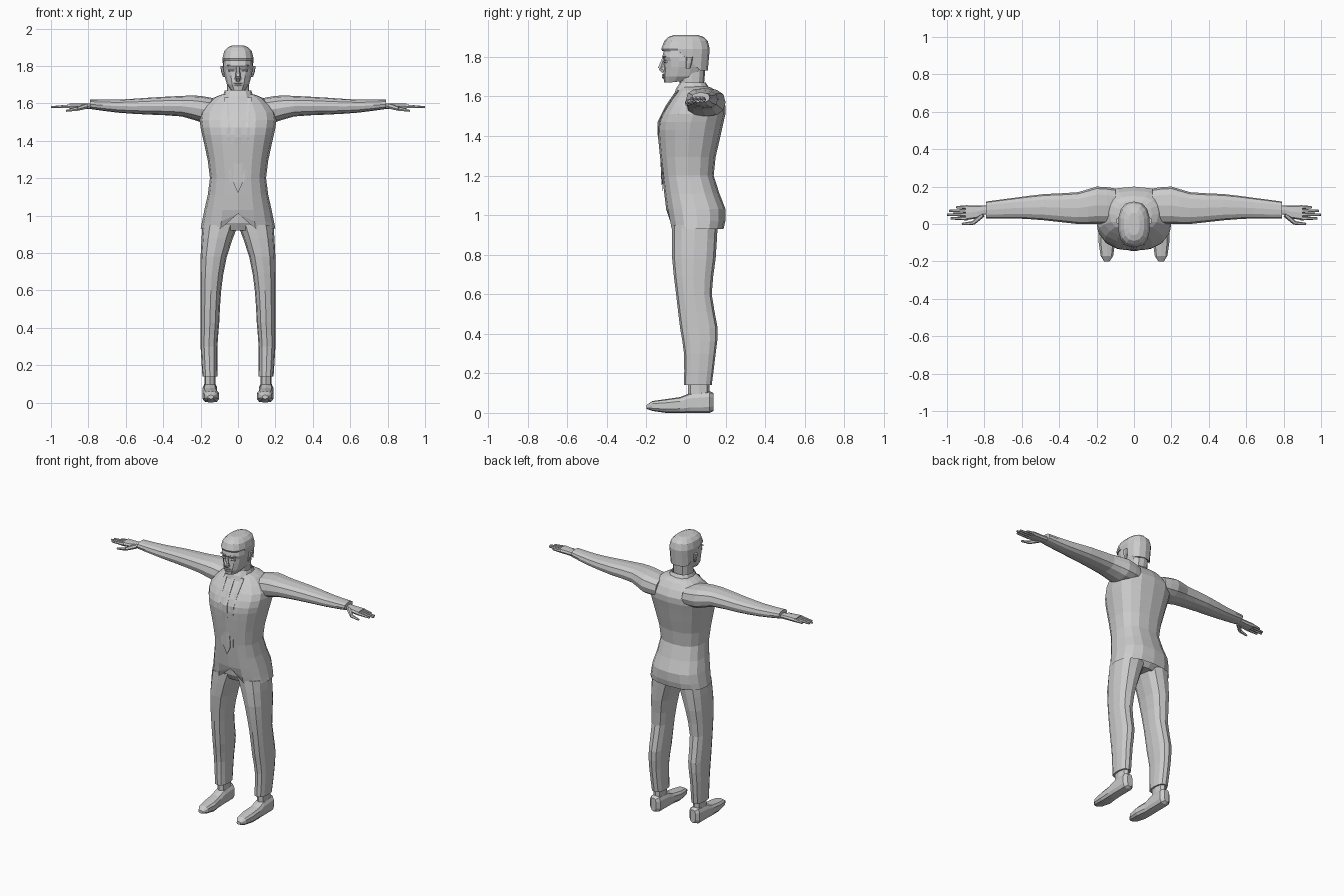
import bpy
import bmesh
from math import sin, cos, pi, copysign
from mathutils import Vector

cube = bpy.data.objects.get("Cube")
if cube:
    bpy.data.objects.remove(cube)

grey_tone = (.6, .6, .6, 1)
grey = bpy.data.materials.new("plain grey")
grey.use_nodes = True
grey.diffuse_color = grey_tone
grey.node_tree.nodes["Principled BSDF"].inputs["Base Color"].default_value = grey_tone


def skin(name, loops, caps=True):
    """Join matching loops of points into one flat-faced surface."""
    bm = bmesh.new()
    rows = [[bm.verts.new(point) for point in loop] for loop in loops]
    for low, high in zip(rows, rows[1:]):
        for i in range(len(low)):
            bm.faces.new((low[i - 1], low[i], high[i], high[i - 1]))
    if caps:
        bm.faces.new(rows[0])
        bm.faces.new(rows[-1])
    bmesh.ops.recalc_face_normals(bm, faces=bm.faces)
    mesh = bpy.data.meshes.new(name)
    bm.to_mesh(mesh)
    bm.free()
    mesh.materials.append(grey)
    bpy.context.collection.objects.link(bpy.data.objects.new(name, mesh))


def halfway(a, b, c, d):
    """Middle of the smooth curve from b to c, with neighbours a and d."""
    return (b + c) / 2 + (b - a + c - d) / 16


def refine(rings):
    """Add a smoothly interpolated section between each two key sections."""
    padded = [rings[0], *rings, rings[-1]]
    result = []
    for group in zip(padded, padded[1:], padded[2:], padded[3:]):
        result += [group[1], tuple(halfway(*values) for values in zip(*group))]
    return result + [rings[-1]]


def rounded(value, power):
    return copysign(abs(value) ** power, value)


def loft(name, axis, rings, sides=12, power=.8, shape=None, caps=True, side=1):
    """Loft rounded sections; a ring is (position, low u, high u, low v, high v)."""
    loops = []
    for pos, u_low, u_high, v_low, v_high in rings:
        loop = []
        for i in range(sides):
            angle = 2 * pi * i / sides - pi / 2
            across = rounded(cos(angle), power)
            along = rounded(sin(angle), power)
            u = (u_low + u_high + (u_high - u_low) * across) / 2
            v = (v_low + v_high + (v_high - v_low) * along) / 2
            point = Vector({"X": (pos, u, v), "Y": (u, pos, v), "Z": (u, v, pos)}[axis])
            if shape:
                shape(point)
            point.x *= side
            loop.append(point)
        loops.append(loop)
    skin(name, loops, caps)


def bar(name, start, end, start_radius, end_radius, side=1):
    """Six-sided tapering bar between two points."""
    start, end = Vector(start), Vector(end)
    turn = (end - start).to_track_quat("Z", "Y")
    loops = []
    for centre, radius in ((start, start_radius), (end, end_radius)):
        spokes = [Vector((cos(i * pi / 3), sin(i * pi / 3), 0)) for i in range(6)]
        loop = [centre + turn @ spoke * radius for spoke in spokes]
        for point in loop:
            point.x *= side
        loops.append(loop)
    skin(name, loops)


def pair(build, name, *args, **options):
    for label, side in (("left_", 1), ("right_", -1)):
        build(label + name, *args, side=side, **options)


def centred(rows):
    return [(z, -width, width, front, back) for z, width, front, back in rows]


# Jacket body, with the hem cut away at the front
def front_notch(point):
    if point.z < 1 and point.y < 0 and abs(point.x) < .05:
        point.z = 1.01


loft("jacket", "Z", refine(centred([
    (.93, .2, -.08, .19), (1.03, .18, -.1, .2), (1.2, .15, -.12, .14),
    (1.38, .18, -.14, .17), (1.47, .2, -.14, .19), (1.55, .2, -.1, .2),
    (1.63, .13, -.04, .15), (1.65, .07, -.03, .11)])),
    sides=16, shape=front_notch, caps=False)

# Collar, then tie and lapels as thin strips lying on the chest
loft("collar", "Z", centred([
    (1.61, .1, -.06, .14), (1.64, .08, -.05, .12), (1.67, .07, -.03, .1)]), caps=False)

chest_line = [(1.18, -.125), (1.3, -.13), (1.42, -.145), (1.47, -.145), (1.55, -.105), (1.63, -.05)]
tie_rings = [(1.12, 0, 0, -.12, -.12)]
lapel_rings = []
for z, front in chest_line:
    tie_half = .03 - (z - 1.18) / 25
    tie_rings.append((z, -tie_half, tie_half, front, front + .009))
    inner = .02 + (z - 1.18) / 15
    lapel_rings.append((z, inner, inner + .025, front + .006, front + .015))
loft("tie", "Z", tie_rings, sides=6)
pair(loft, "lapel", "Z", lapel_rings, sides=6)

# Sleeves
pair(loft, "sleeve", "X", refine([
    (.1, 0, .19, 1.5, 1.62), (.2, 0, .2, 1.5, 1.64), (.3, 0, .17, 1.53, 1.64),
    (.48, .02, .16, 1.54, 1.63), (.64, .03, .14, 1.55, 1.62), (.79, .03, .12, 1.57, 1.62)]))

# Hands with four fingers and a thumb
pair(loft, "palm", "X", [
    (.77, .05, .1, 1.57, 1.6), (.81, .05, .1, 1.57, 1.6),
    (.84, .03, .1, 1.57, 1.6), (.9, .02, .1, 1.57, 1.6)], sides=8, power=.6)
for finger, tip in enumerate((.98, 1, .99, .95)):
    y = .03 + finger * .02
    pair(bar, "finger_" + str(finger), (.89, y, 1.585), (tip, y, 1.58), .011, .006)
pair(bar, "thumb_base", (.81, .05, 1.585), (.86, .005, 1.57), .015, .011)
pair(bar, "thumb_tip", (.86, .005, 1.57), (.92, 0, 1.56), .011, .006)

# Trousers
loft("trouser_seat", "Z", centred([
    (.92, .1, -.05, .14), (.96, .17, -.07, .17), (1.06, .15, -.08, .16)]))
pair(loft, "trouser_leg", "Z", refine([
    (.14, .11, .19, -.01, .13), (.3, .11, .2, -.01, .15), (.43, .1, .2, -.03, .16),
    (.6, .09, .2, -.05, .13), (.78, .06, .2, -.07, .15), (.95, 0, .19, -.07, .16)]))

# Ankles and shoes
pair(loft, "ankle", "Z", [(.07, .12, .18, .01, .12), (.16, .12, .18, .01, .12)], sides=8)
pair(loft, "shoe", "Y", [
    (-.2, .13, .16, .02, .04), (-.17, .11, .18, .01, .06), (-.1, .1, .19, 0, .07),
    (-.03, .11, .19, 0, .08), (.02, .11, .19, 0, .1), (.12, .11, .19, 0, .11),
    (.14, .13, .17, .01, .1)], sides=10, power=.65)


# Neck and head
def jaw_slope(point):
    if point.z < 1.69:
        point.z += max(0, point.y + .08) / 8


loft("neck", "Z", centred([
    (1.6, .07, -.02, .12), (1.65, .06, -.03, .09), (1.76, .06, -.04, .1)]))
loft("head", "Z", centred([
    (1.67, .04, -.11, .04), (1.7, .06, -.115, .08), (1.75, .075, -.11, .1),
    (1.78, .08, -.11, .11), (1.8, .08, -.12, .11), (1.88, .07, -.1, .1)]),
    sides=14, shape=jaw_slope)


# Hair cap, low at the nape and high over the brow
def hairline(point):
    if point.z < 1.75:
        point.z += .1 * min(1, max(0, .75 - point.y * 12))


loft("hair", "Z", centred([
    (1.73, .08, -.12, .11), (1.84, .085, -.125, .12), (1.88, .075, -.11, .11),
    (1.9, .055, -.09, .09), (1.91, .03, -.06, .06)]), sides=14, shape=hairline)

# Face details
bar("nose_bridge", (0, -.11, 1.8), (0, -.13, 1.74), .008, .015)
bar("nose_base", (0, -.13, 1.745), (0, -.11, 1.73), .014, .018)
for lip, z in (("upper", 1.708), ("lower", 1.697)):
    pair(bar, lip + "_lip", (0, -.115, z), (.025, -.11, z), .007, .002)
pair(bar, "eye", (.018, -.105, 1.775), (.05, -.1, 1.775), .008, .006)
pair(bar, "eyebrow", (.015, -.115, 1.8), (.058, -.105, 1.802), .006, .004)
pair(loft, "ear", "Z", [
    (1.74, .07, .08, 0, .02), (1.77, .07, .09, 0, .03), (1.8, .07, .095, 0, .035)], sides=8)
